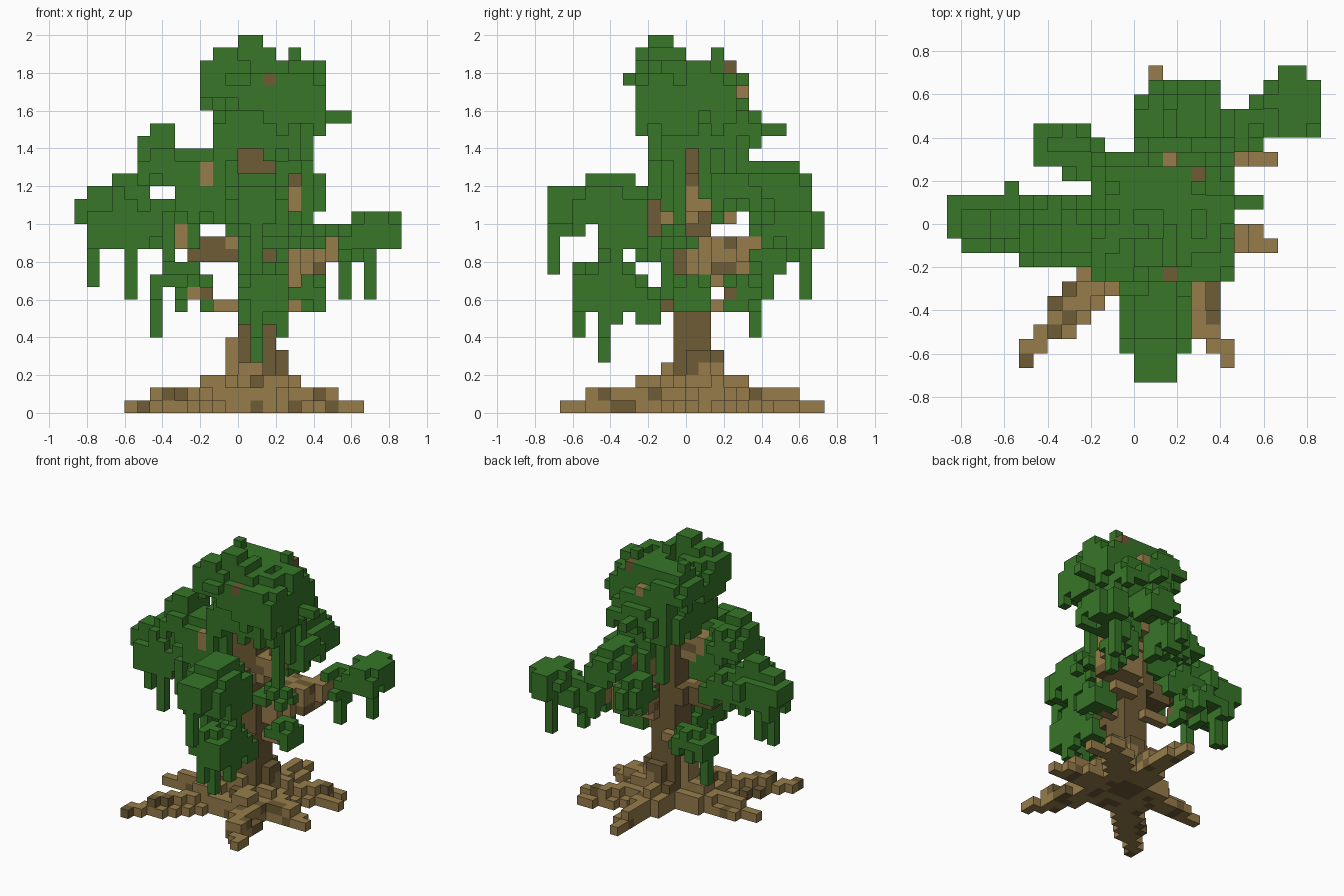
import bpy
import math
import random

if "Cube" in bpy.data.objects:
    bpy.data.objects.remove(bpy.data.objects["Cube"])

UNIT = 1 / 15          # edge length of one block
rng = random.Random(4)
cells = {}             # block position -> (part name, material index)
LEAF, BARK, DARK = range(3)


def make_material(name, colour):
    mat = bpy.data.materials.new(name)
    mat.use_nodes = True
    mat.diffuse_color = (*colour, 1)
    mat.node_tree.nodes["Principled BSDF"].inputs["Base Color"].default_value = (*colour, 1)
    return mat


materials = [
    make_material("leaf green", (0.038, 0.181, 0.021)),
    make_material("light bark", (0.305, 0.202, 0.07)),
    make_material("dark bark", (0.155, 0.106, 0.036)),
]


def box(part, low, high, colour=LEAF, dark_share=None):
    """Fill a box of blocks, keeping blocks that are already there."""
    for x in range(low[0], high[0]):
        for y in range(low[1], high[1]):
            for z in range(low[2], high[2]):
                if dark_share is not None:
                    colour = DARK if rng.random() < dark_share else BARK
                cells.setdefault((x, y, z), (part, colour))


def clump(part, low, high):
    """Rounded mass of leaf columns with a ragged top and drooping rim."""
    (x0, y0, z0), (x1, y1, z1) = low, high
    height = z1 - z0
    for x in range(x0, x1):
        for y in range(y0, y1):
            u = (2 * x + 1 - x0 - x1) / (x1 - x0)
            v = (2 * y + 1 - y0 - y1) / (y1 - y0)
            rim = u * u + v * v
            if rim > 1.35:
                continue
            top = z1 - int(rim * 0.3 * height + rng.random())
            bottom = z0 + int(max(0, 1 - rim) * 0.3 * height + rng.random() * 1.5)
            box(part, (x, y, min(bottom, top - 1)), (x + 1, y + 1, top))


def vines(part, places):
    for x, y, bottom, top in places:
        box(part, (x, y, bottom), (x + 1, y + 1, top))


def limb(part, start, end, start_width, end_width, dark_share):
    """Branch of blocks along a straight line."""
    steps = 30
    for s in range(steps + 1):
        t = s / steps
        half = (start_width + (end_width - start_width) * t) / 2
        low = [round(a + (b - a) * t - half) for a, b in zip(start, end)]
        size = max(1, round(2 * half))
        box(part, low, [c + size for c in low], dark_share=dark_share)


def root(part, tip):
    """Spreading knobbly root that gets thinner and lower towards its tip."""
    steps = 40
    for s in range(steps + 1):
        t = s / steps
        x = 1.5 + (tip[0] - 1.5) * t
        y = 0.5 + (tip[1] - 0.5) * t
        width = 1 if t > 0.75 else 2 if t > 0.3 else 3
        height = 1 if t > 0.8 else 2 if t > 0.42 else 3
        low = (math.floor(x - (width - 1) / 2), math.floor(y - (width - 1) / 2), 0)
        box(part, low, (low[0] + width, low[1] + width, max(1, height - 1)), dark_share=0.15)
        # Narrower ridge along the top
        ridge = (math.floor(x), math.floor(y), 0)
        box(part, ridge, (ridge[0] + 1, ridge[1] + 1, height), dark_share=0.15)
        if width > 1 and rng.random() < 0.35:
            box(part, low, (low[0] + 1, low[1] + 1, height), dark_share=0.3)


# Trunk with a flared foot
box("trunk", (0, -1, 0), (3, 2, 21), DARK)
box("trunk_flare", (-1, -1, 0), (0, 1, 6), BARK)
box("trunk_flare", (3, 0, 0), (4, 2, 5), dark_share=0.3)
box("trunk_flare", (0, -2, 0), (2, -1, 4), BARK)
box("trunk_flare", (1, 2, 0), (3, 3, 5), dark_share=0.3)

# Six roots
root_tips = [(-7.5, -9.5), (6.5, -9.5), (9.5, -1.5), (8.5, 6.5), (1.5, 10.5), (-8.5, -0.5)]
for number, tip in enumerate(root_tips, 1):
    root(f"root_{number}", tip)
box("root_4", (7, 4, 0), (10, 5, 1), BARK)

# Branches out to the leaf masses
limb("left_branch", (3, 1.5, 12), (7, 5, 13), 3, 2, 0.15)
limb("right_branch", (0, 0.5, 13), (-3, 0, 13), 2, 2, 0.9)
box("right_branch", (-5, -2, 13), (-4, 1, 15), BARK)
limb("upper_right_branch", (0, 0, 18), (-5, -1, 20), 2, 1, 0.4)
box("upper_right_branch", (-3, -3, 18), (-2, -1, 20), BARK)
limb("front_branch", (1.5, -1, 15), (1.5, -7, 16), 2, 1, 0.7)
limb("back_branch", (2, 2, 16), (3, 7, 18), 2, 1, 0.4)
limb("low_front_branch", (2, -1, 8.5), (2, -6, 9.5), 1, 1, 0.7)
limb("low_back_branch", (0, 2, 8.5), (-4, 4, 9.5), 1, 1, 0.2)
limb("low_left_branch", (3, 1, 8.5), (5, 0, 9.5), 1, 1, 0.3)
limb("side_branch", (3, 0, 16), (5, 1, 18), 2, 1, 0.2)
box("crown_twigs", (2, -4, 26), (3, -3, 27), DARK)
box("crown_twigs", (4, 3, 27), (5, 4, 28), DARK)
box("crown_twigs", (2, 4, 25), (3, 5, 26), BARK)

# Crown
for low, high in [((-3, -4, 24), (2, 0, 29)), ((-3, 0, 24), (3, 5, 28)),
                  ((2, -4, 22), (7, 1, 28)), ((2, 0, 22), (7, 4, 28)),
                  ((-2, -3, 20), (6, 5, 26)), ((0, 1, 21), (6, 6, 25))]:
    clump("crown", low, high)
# Crown tips and side sprigs
for low, high in [((0, -3, 26), (2, -1, 30)), ((-2, -4, 26), (0, -2, 29)),
                  ((-2, 2, 26), (-1, 3, 29)), ((2, -3, 24), (3, 0, 29)),
                  ((4, 2, 26), (5, 3, 29)), ((2, -1, 25), (4, 2, 28)),
                  ((5, 0, 25), (7, 2, 28)), ((1, 2, 25), (5, 4, 27)),
                  ((2, 2, 26), (4, 4, 28)), ((-3, -3, 24), (-2, -1, 28)),
                  ((2, 5, 22), (3, 8, 23)), ((6, 1, 23), (9, 2, 24)),
                  ((-1, -5, 26), (1, -4, 27))]:
    box("crown", low, high)
vines("crown_vines", [(x, y, bottom, 23) for x, y, bottom in [
    (-1, -2, 16), (0, 3, 15), (5, -1, 15), (4, 2, 17), (3, 3, 16),
    (5, 1, 17), (-2, 3, 20), (-2, -3, 19), (4, -3, 20), (5, 3, 18)]])

# Leaf masses on the -x side
clump("upper_right_leaves", (-8, -3, 18), (-4, 2, 22))
box("upper_right_leaves", (-8, -2, 19), (-5, 0, 22))
box("upper_right_leaves", (-7, -2, 20), (-5, 0, 23))
clump("upper_right_leaves", (-5, -3, 15), (-1, 1, 21))
clump("right_leaves", (-12, -2, 13), (-7, 2, 18))
clump("right_leaves", (-9, -2, 13), (-3, 2, 17))
box("right_leaves", (-13, -1, 15), (-11, 2, 17))
box("right_leaves", (-12, -1, 15), (-7, 1, 18))
box("right_leaves", (-10, -1, 16), (-8, 1, 19))
box("right_leaves", (-9, 2, 15), (-8, 3, 17))
vines("right_vines", [(-12, 0, 10, 15), (-9, -2, 9, 15), (-11, -2, 13, 16), (-6, -3, 12, 16)])
clump("low_back_leaves", (-7, 4, 9), (-3, 7, 12))
clump("low_back_leaves", (-5, 3, 8), (-2, 6, 11))
vines("low_back_vine", [(-7, 5, 6, 11)])

# Leaf masses at the front
clump("front_leaves", (-1, -9, 14), (4, -3, 19))
clump("front_leaves", (0, -7, 12), (4, -3, 17))
box("front_leaves", (0, -11, 15), (3, -8, 18))
box("front_leaves", (0, -10, 14), (2, -8, 18))
box("front_leaves", (0, -8, 17), (3, -5, 19))
vines("front_vines", [(1, -11, 11, 16), (0, -7, 9, 16), (3, -6, 8, 15)])
clump("low_front_leaves", (0, -9, 8), (4, -3, 12))
clump("low_front_leaves", (0, -7, 7), (4, -2, 10))
vines("low_front_vines", [(1, -7, 4, 10), (1, -9, 6, 10), (3, -7, 6, 10)])

# Leaf masses at the back and on the +x side
clump("back_leaves", (2, 4, 16), (6, 10, 20))
box("back_leaves", (3, 6, 17), (5, 9, 20))
box("back_leaves", (3, 9, 17), (5, 10, 19))
clump("back_leaves", (1, 2, 15), (5, 6, 21))
clump("back_leaves", (4, 2, 16), (7, 6, 19))
clump("back_leaves", (0, 5, 13), (3, 9, 17))
box("back_leaves", (1, 8, 14), (2, 10, 16))
clump("left_leaves", (9, 6, 13), (13, 10, 16))
clump("left_leaves", (6, 5, 11), (9, 8, 15))
clump("left_leaves", (8, 6, 12), (11, 9, 15))
box("left_leaves", (10, 8, 13), (12, 11, 16))
box("left_leaves", (11, 7, 14), (13, 10, 16))
vines("left_vines", [(10, 9, 9, 14), (8, 6, 9, 13)])
clump("middle_left_leaves", (3, -2, 13), (7, 1, 15))
clump("low_left_leaves", (4, -1, 8), (7, 2, 11))


def build_part(part):
    """Mesh the outer faces of one part's blocks."""
    corners, faces, colours = {}, [], []
    for cell, (owner, colour) in cells.items():
        for axis, side in [(a, s) for a in range(3) for s in (0, 1)]:
            neighbour = list(cell)
            neighbour[axis] += 2 * side - 1
            if owner != part or tuple(neighbour) in cells:
                continue
            quad = []
            for da, db in ((0, 0), (1, 0), (1, 1), (0, 1)):
                corner = list(cell)
                corner[axis] += side
                corner[(axis + 1) % 3] += da
                corner[(axis + 2) % 3] += db
                quad.append(corners.setdefault(tuple(corner), len(corners)))
            faces.append(quad if side else quad[::-1])
            colours.append(colour)
    if not faces:
        return
    mesh = bpy.data.meshes.new(part)
    mesh.from_pydata([[c * UNIT for c in corner] for corner in corners], [], faces)
    used = sorted(set(colours))
    for index in used:
        mesh.materials.append(materials[index])
    for polygon, colour in zip(mesh.polygons, colours):
        polygon.material_index = used.index(colour)
    bpy.context.collection.objects.link(bpy.data.objects.new(part, mesh))


for part_name in sorted({owner for owner, _ in cells.values()}):
    build_part(part_name)
